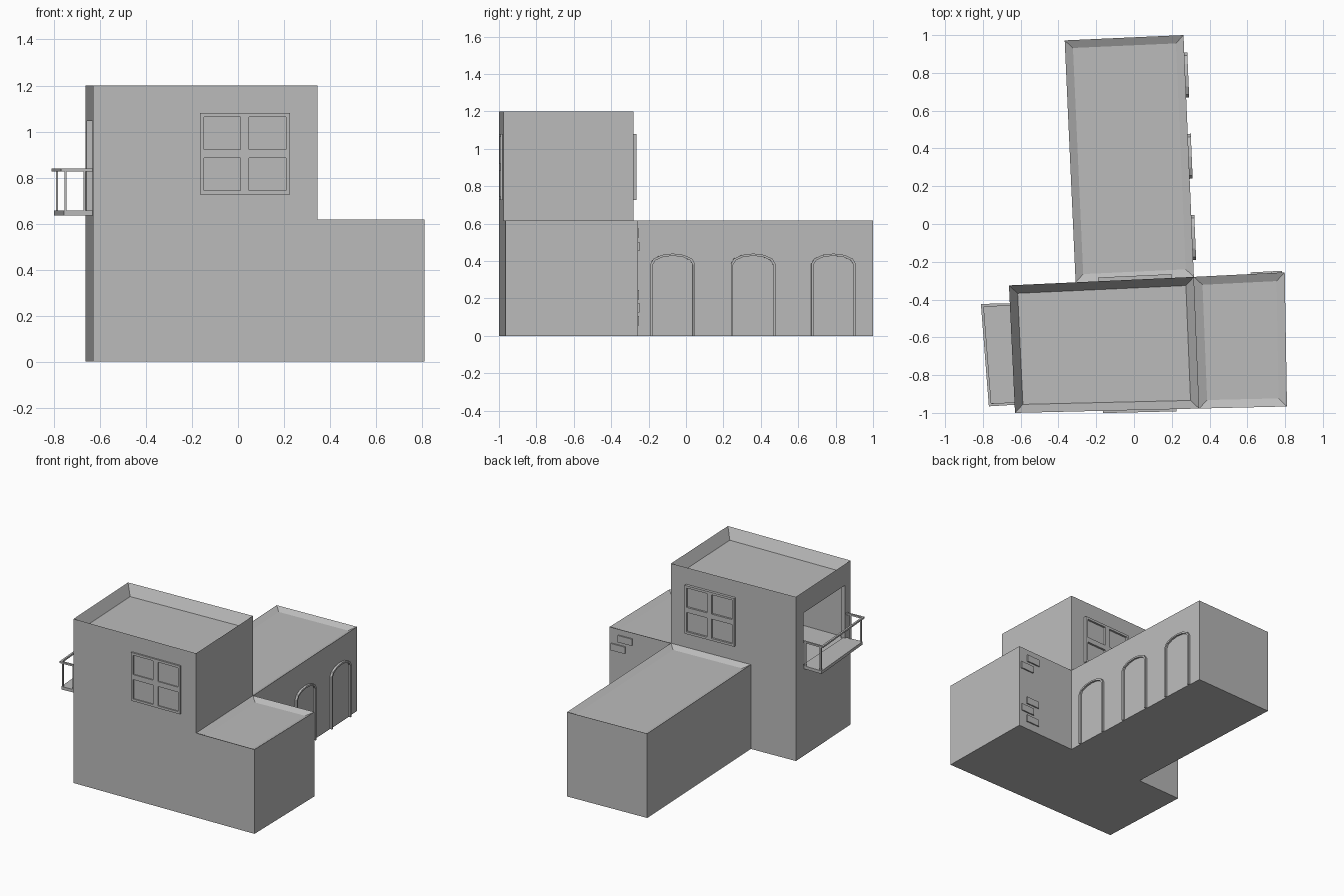
import bpy, bmesh, math
from mathutils import Vector, Matrix

cube = bpy.data.objects.get("Cube")
if cube:
    bpy.data.objects.remove(cube)

plaster = bpy.data.materials.new("plain_grey")
plaster.use_nodes = True
GREY = (0.5, 0.5, 0.5, 1)
plaster.diffuse_color = GREY
plaster.node_tree.nodes["Principled BSDF"].inputs["Base Color"].default_value = GREY


def finish(name, bm, matrix=None):
    bmesh.ops.recalc_face_normals(bm, faces=bm.faces)
    if matrix:
        bm.transform(matrix)
    mesh = bpy.data.meshes.new(name)
    bm.to_mesh(mesh)
    bm.free()
    mesh.materials.append(plaster)
    obj = bpy.data.objects.new(name, mesh)
    bpy.context.collection.objects.link(obj)
    return obj


def add_prism(bm, points, z0, z1):
    base = bm.faces.new([bm.verts.new((x, y, z0)) for x, y in points])
    out = bmesh.ops.extrude_face_region(bm, geom=[base], use_keep_orig=True)["geom"]
    top = [v for v in out if isinstance(v, bmesh.types.BMVert)]
    bmesh.ops.translate(bm, verts=top, vec=(0, 0, z1 - z0))
    return [f for f in out if isinstance(f, bmesh.types.BMFace)][0]


def block(name, points, z0, z1, rim=0, depth=0):
    """Prism on a ground outline, with an optional sunken roof inside a parapet."""
    bm = bmesh.new()
    top = add_prism(bm, points, z0, z1)
    bmesh.ops.recalc_face_normals(bm, faces=bm.faces)
    if rim:
        bmesh.ops.inset_region(bm, faces=[top], thickness=rim, use_even_offset=True)
        bmesh.ops.translate(bm, verts=top.verts[:], vec=(0, 0, -depth))
    return finish(name, bm)


def rect(u0, u1, v0, v1):
    return [(u0, v0), (u1, v0), (u1, v1), (u0, v1)]


def wall_matrix(start, end):
    """Local x runs along the wall, y is up, z points out of the wall."""
    along = (Vector((*end, 0)) - Vector((*start, 0))).normalized()
    up = Vector((0, 0, 1))
    out = along.cross(up)
    m = Matrix((along, up, out)).transposed().to_4x4()
    m.translation = (*start, 0)
    return m


# Ground corners
tower_bl, tower_fl = (-0.662, -0.325), (-0.63, -1.0)
tower_fr, inner = (0.345, -0.977), (0.317, -0.28)
block_br, block_fr = (0.798, -0.256), (0.81, -0.966)
wing_bl, wing_br, wing_fl = (-0.367, 0.972), (0.262, 1.0), (-0.309, -0.309)

# Main volumes
tower = block("tower", [tower_bl, tower_fl, tower_fr, inner], 0, 1.2, 0.044, 0.075)
block("side_block", [inner, tower_fr, block_fr, block_br], 0, 0.617, 0.044, 0.022)
block("long_wing", [wing_fl, inner, wing_br, wing_bl], 0, 0.617, 0.042, 0.022)

# Hollow upper room and balcony doorway
room = [(-0.625, -0.36), (-0.598, -0.96), (0.3, -0.94), (0.28, -0.32)]
doorway = rect(-0.75, -0.55, -0.935, -0.42)
for name, outline, top in (("room_cutter", room, 1.08), ("doorway_cutter", doorway, 1.045)):
    cutter = block(name, outline, 0.65, top)
    cutter.hide_render = True
    cutter.hide_set(True)
    mod = tower.modifiers.new(name, 'BOOLEAN')
    mod.operation, mod.solver, mod.object = 'DIFFERENCE', 'EXACT', cutter
bpy.context.view_layer.update()
cut = bpy.data.meshes.new_from_object(
    tower.evaluated_get(bpy.context.evaluated_depsgraph_get()))
tower.modifiers.clear()
tower.data = cut
for name in ("room_cutter", "doorway_cutter"):
    bpy.data.objects.remove(bpy.data.objects[name])


# Four-pane windows
def window(name, matrix, u, v, out):
    w, h, edge, bar = 0.39, 0.353, 0.017, 0.037
    bm = bmesh.new()
    add_prism(bm, rect(u, u + w, v, v + h), -0.01, out * 0.3)
    mid_u, mid_v = u + w / 2, v + h / 2
    for a, b in ((u, u + edge), (mid_u - bar / 2, mid_u + bar / 2), (u + w - edge, u + w)):
        add_prism(bm, rect(a, b, v, v + h), -0.01, out)
    for a, b in ((v, v + edge), (mid_v - bar / 2, mid_v + bar / 2), (v + h - edge, v + h)):
        add_prism(bm, rect(u, u + w, a, b), -0.01, out)
    return finish(name, bm, matrix)


window("front_window", wall_matrix(tower_fl, tower_fr), 0.465, 0.727, 0.012)
window("back_window", wall_matrix(inner, tower_bl), 0.117, 0.725, 0.02)


# Arched doors along the long wing
def arch(u0, u1, spring, top):
    mid, half = (u0 + u1) / 2, (u1 - u0) / 2
    curve = [(mid + half * math.cos(a), spring + (top - spring) * math.sin(a))
             for a in (math.pi * i / 6 for i in range(7))]
    return [(u1, 0)] + curve + [(u0, 0)]


wing_wall = wall_matrix(inner, wing_br)
for i, start in enumerate((0.09, 0.52, 0.95)):
    outer = arch(start, start + 0.238, 0.385, 0.44)
    hole = arch(start + 0.012, start + 0.226, 0.38, 0.428)
    bm = bmesh.new()
    add_prism(bm, outer, -0.01, 0.003)
    for j in range(len(outer) - 1):
        add_prism(bm, [outer[j], outer[j + 1], hole[j + 1], hole[j]], -0.01, 0.016)
    finish(f"arched_door_{i + 1}", bm, wing_wall)

# Loose bricks on the back of the side block
back_wall = wall_matrix(block_br, inner)
for i, (u, v) in enumerate(((0.07, 0.55), (0.015, 0.478), (0.065, 0.22), (0.018, 0.15), (0.065, 0.08))):
    bm = bmesh.new()
    add_prism(bm, rect(u, u + 0.11, v - 0.025, v + 0.025), -0.01, 0.009)
    finish(f"brick_{i + 1}", bm, back_wall)

# Balcony
corners = [(-0.655, -0.427), (-0.803, -0.43), (-0.762, -0.958), (-0.63, -0.95)]
block("balcony_floor", [(-0.64, -0.425), (-0.8, -0.425), (-0.757, -0.96), (-0.615, -0.95)], 0.635, 0.657)


def bar(name, a, b, z, size):
    m = wall_matrix(a, b)
    length = (Vector(b) - Vector(a)).length
    bm = bmesh.new()
    add_prism(bm, rect(-size / 2, length + size / 2, z, z + 0.012), -size / 2, size / 2)
    finish(name, bm, m)


for i in range(3):
    bar(f"balcony_rail_{i + 1}", corners[i], corners[i + 1], 0.827, 0.014)
for i, (x, y) in enumerate(((-0.667, -0.43), (-0.787, -0.433), (-0.75, -0.953), (-0.667, -0.95))):
    block(f"balcony_post_{i + 1}", rect(x - 0.005, x + 0.005, y - 0.005, y + 0.005), 0.65, 0.83)
